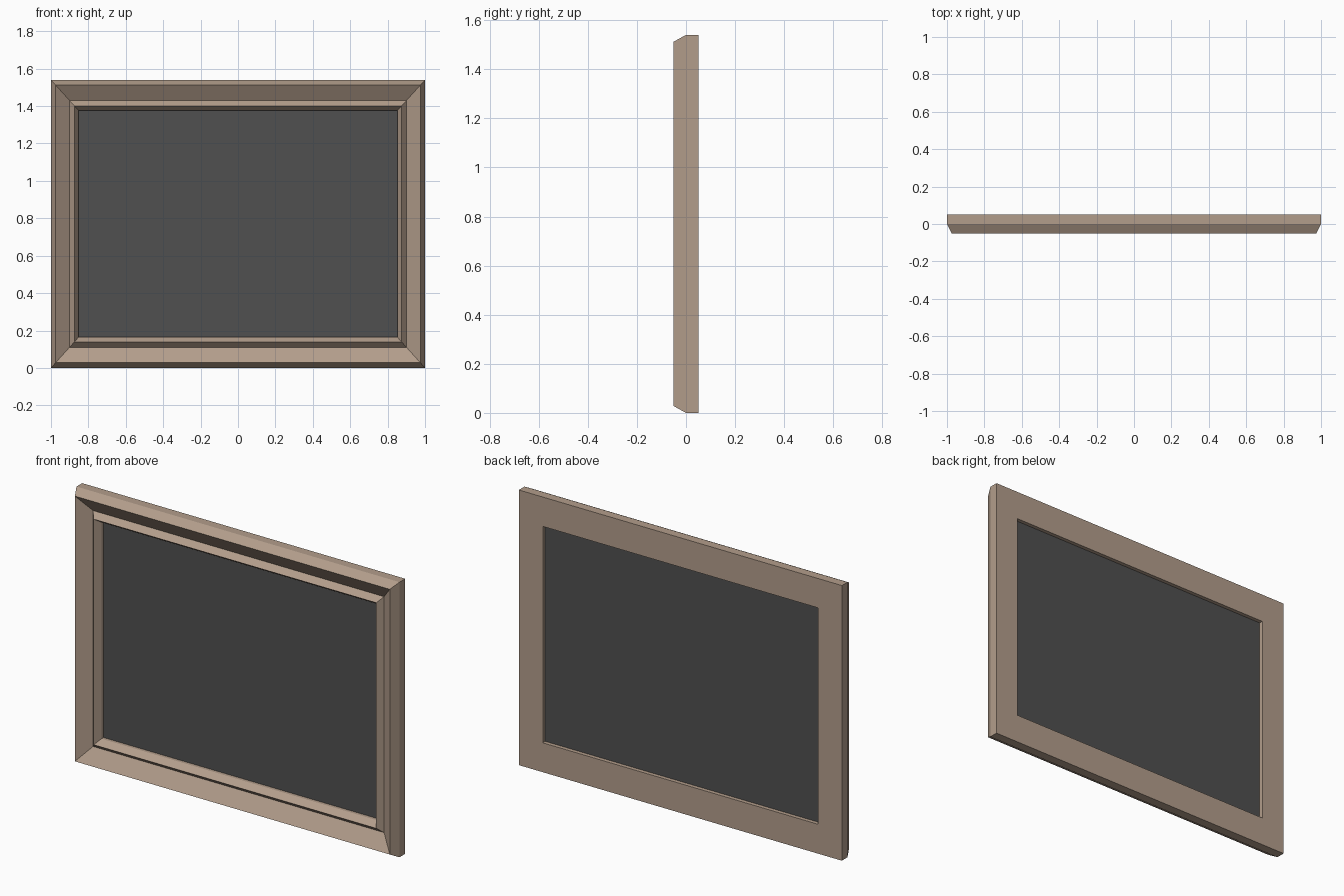
import bpy
import bmesh

if "Cube" in bpy.data.objects:
    bpy.data.objects.remove(bpy.data.objects["Cube"])

WIDTH, HEIGHT = 2.0, 1.54
Z_STRETCH = 1.11  # rails are slightly wider than stiles

# moulding profile: (inset from outer edge, depth y)
PROFILE = [(0, 0.05), (0, 0), (0.025, -0.05), (0.099, 0.005),
           (0.125, -0.027), (0.148, 0.01), (0.148, 0.05)]
PANEL_INSET, PANEL_Y = 0.148, 0.028


def material(name, rgb):
    mat = bpy.data.materials.new(name)
    mat.diffuse_color = (*rgb, 1)
    mat.use_nodes = True
    mat.node_tree.nodes["Principled BSDF"].inputs["Base Color"].default_value = mat.diffuse_color
    return mat


def ring(bm, inset, y):
    """Rectangle of four vertices, inset from the outer edge."""
    x = WIDTH / 2 - inset
    z0 = inset * Z_STRETCH
    z1 = HEIGHT - z0
    return [bm.verts.new(p) for p in
            ((-x, y, z0), (x, y, z0), (x, y, z1), (-x, y, z1))]


def finish(bm, name, mat):
    mesh = bpy.data.meshes.new(name)
    bm.to_mesh(mesh)
    bm.free()
    mesh.materials.append(mat)
    obj = bpy.data.objects.new(name, mesh)
    bpy.context.collection.objects.link(obj)
    return obj


# mitred frame: profile swept around the four sides
bm = bmesh.new()
rings = [ring(bm, d, y) for d, y in PROFILE]
for a, b in zip(rings, rings[1:] + rings[:1]):
    for i in range(4):
        j = (i + 1) % 4
        bm.faces.new((a[i], a[j], b[j], b[i]))
bmesh.ops.recalc_face_normals(bm, faces=bm.faces)
finish(bm, "picture_frame", material("frame_wood", (0.45, 0.34, 0.26)))

# dark panel set into the opening
bm = bmesh.new()
bm.faces.new(ring(bm, PANEL_INSET, PANEL_Y))
finish(bm, "picture_panel", material("panel_dark", (0.08, 0.08, 0.08)))
